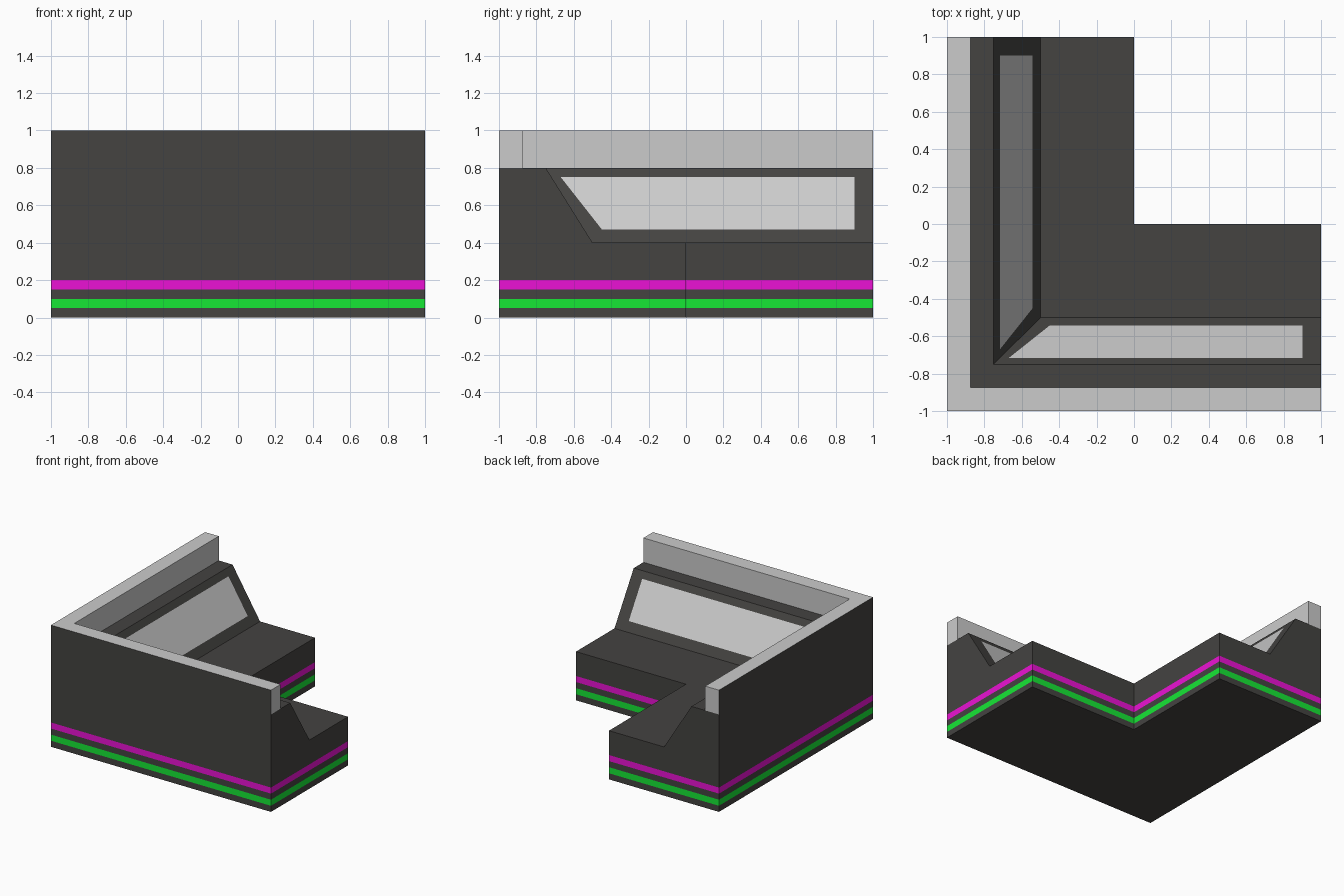
import bpy, bmesh
from mathutils import Vector
from collections import Counter

if "Cube" in bpy.data.objects:
    bpy.data.objects.remove(bpy.data.objects["Cube"])


def material(name, rgb):
    m = bpy.data.materials.new(name)
    m.diffuse_color = (*rgb, 1)
    m.use_nodes = True
    m.node_tree.nodes["Principled BSDF"].inputs["Base Color"].default_value = m.diffuse_color
    return m


def finish(name, bm, mats=()):
    me = bpy.data.meshes.new(name)
    bm.to_mesh(me)
    bm.free()
    for m in mats:
        me.materials.append(m)
    ob = bpy.data.objects.new(name, me)
    bpy.context.collection.objects.link(ob)
    return ob


DARK, GREEN, MAGENTA, GREY = range(4)
mats = [material("dark", (0.058, 0.056, 0.053)),
        material("green", (0.008, 0.80, 0.036)),
        material("magenta", (0.83, 0.006, 0.66)),
        material("light_grey", (0.8, 0.8, 0.8))]


# Cross-section bands: (distance from outer wall, height)
def band(z0, z1):
    return [(0, z0), (1, z0), (1, z1), (0, z1)]


bands = [(band(0, .05), DARK), (band(.05, .1), GREEN),
         (band(.1, .15), DARK), (band(.15, .2), MAGENTA),
         ([(0, .2), (1, .2), (1, .4), (.5, .4), (.25, .8), (.125, .8), (0, .8)], DARK),
         ([(0, .8), (.125, .8), (.125, 1), (0, 1)], GREY)]


def edges(pts):
    return list(zip(pts, pts[1:] + pts[:1]))


uses = Counter(frozenset(e) for pts, _ in bands for e in edges(pts))

# Corner console: bands swept around the mitred L, without inner walls
bm = bmesh.new()
stations = [lambda d, z: (1, d - 1, z),
            lambda d, z: (d - 1, d - 1, z),
            lambda d, z: (d - 1, 1, z)]


def face(coords, mat):
    f = bm.faces.new([bm.verts.new(c) for c in coords])
    f.material_index = mat


for pts, mat in bands:
    for s in (stations[0], stations[2]):
        face([s(*p) for p in pts], mat)
    for a, b in edges(pts):
        if uses[frozenset((a, b))] > 1:
            continue
        outer = a[0] == 0 and b[0] == 0
        for s, t in zip(stations, stations[1:]):
            face([s(*a), s(*b), t(*b), t(*a)], DARK if outer and mat == GREY else mat)
bmesh.ops.remove_doubles(bm, verts=bm.verts, dist=1e-5)
bmesh.ops.recalc_face_normals(bm, faces=bm.faces)
finish("corner_console", bm, mats)

# Sloped screens, one on each wing
corners = [(-.67, .75), (.9, .75), (.9, .47), (-.45, .47)]
for name, swap in (("side_screen", False), ("front_screen", True)):
    bm = bmesh.new()
    verts = []
    for along, z in corners:
        across = -.75 + (.8 - z) * .625 + .002
        x, y = (along, across) if swap else (across, along)
        verts.append(bm.verts.new(Vector((x, y, z + .001))))
    f = bm.faces.new(verts)
    f.normal_update()
    if f.normal.z < 0:
        f.normal_flip()
    finish(name, bm)
